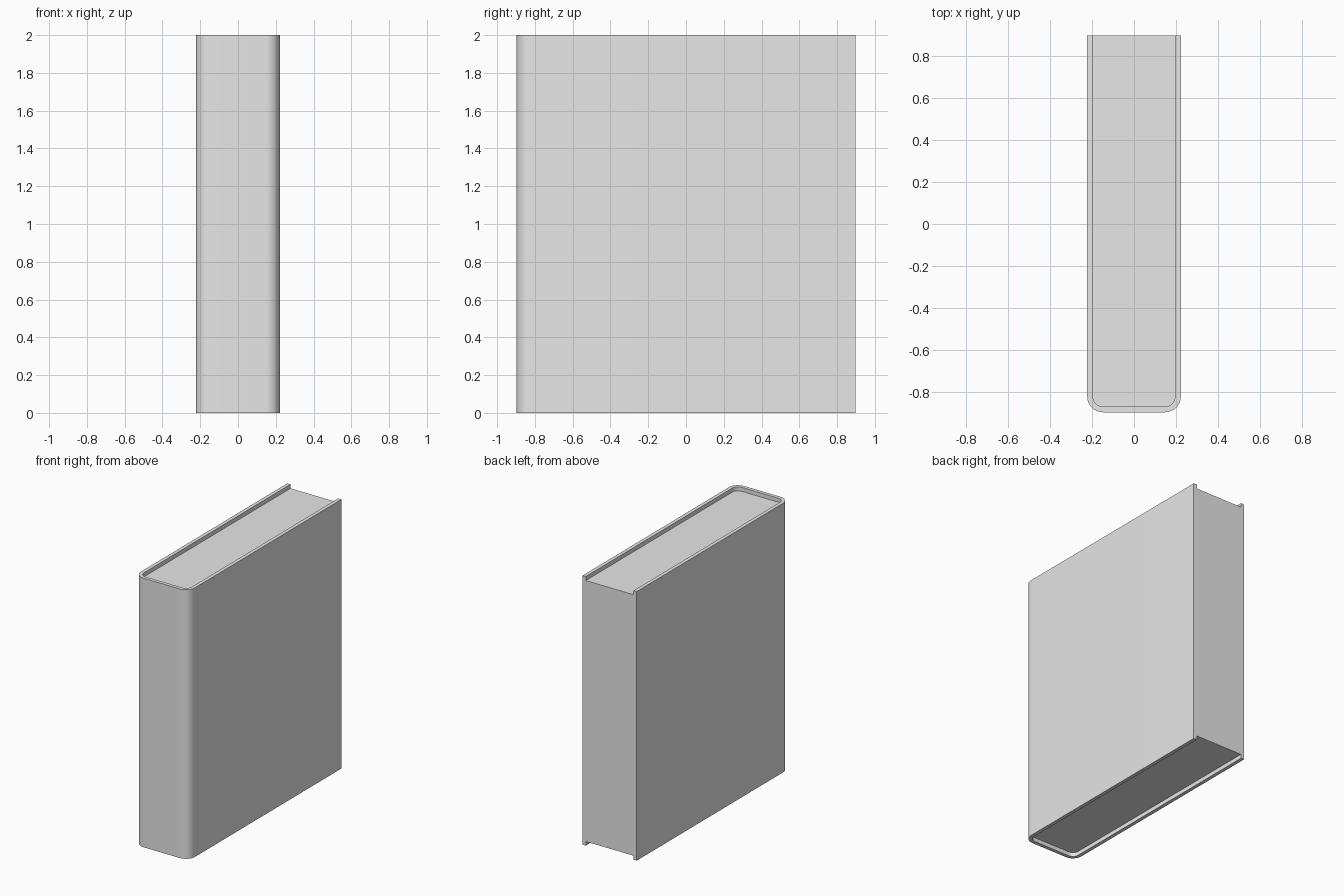
import bpy, bmesh, math

W, D, H = 0.223, 0.897, 2.0      # half width, half depth, height
THICK, RADIUS, RECESS = 0.027, 0.075, 0.03
STEPS = 10

cube = bpy.data.objects.get("Cube")
if cube:
    bpy.data.objects.remove(cube, do_unlink=True)

grey = bpy.data.materials.new("light_grey")
grey.use_nodes = True
colour = (0.8, 0.8, 0.8, 1)
grey.diffuse_color = colour
grey.node_tree.nodes["Principled BSDF"].inputs["Base Color"].default_value = colour


def u_profile(inset):
    """Open U with rounded front corners, from back right to back left."""
    w, front, r = W - inset, -D + inset, RADIUS - inset
    right = [(-w, D)]
    for i in range(STEPS + 1):
        a = math.pi / 2 * i / STEPS
        right.append((-w + r - r * math.cos(a), front + r - r * math.sin(a)))
    return right + [(-x, y) for x, y in reversed(right)]


def extrude_outline(name, outline, z0, z1):
    bm = bmesh.new()
    face = bm.faces.new([bm.verts.new((x, y, z0)) for x, y in outline])
    new = bmesh.ops.extrude_face_region(bm, geom=[face])["geom"]
    top = [v for v in new if isinstance(v, bmesh.types.BMVert)]
    bmesh.ops.translate(bm, verts=top, vec=(0, 0, z1 - z0))
    bmesh.ops.recalc_face_normals(bm, faces=bm.faces)
    mesh = bpy.data.meshes.new(name)
    bm.to_mesh(mesh)
    bm.free()
    mesh.materials.append(grey)
    obj = bpy.data.objects.new(name, mesh)
    bpy.context.collection.objects.link(obj)
    bpy.ops.object.select_all(action='DESELECT')
    obj.select_set(True)
    bpy.context.view_layer.objects.active = obj
    bpy.ops.object.shade_smooth_by_angle(angle=math.radians(30))
    return obj


# Cover wrapping the spine and both boards
outer, inner = u_profile(0), u_profile(THICK)
extrude_outline("book_cover", outer + inner[::-1], 0, H)

# Page block, set in at top and bottom and flush at the back
extrude_outline("page_block", inner, RECESS, H - RECESS)
